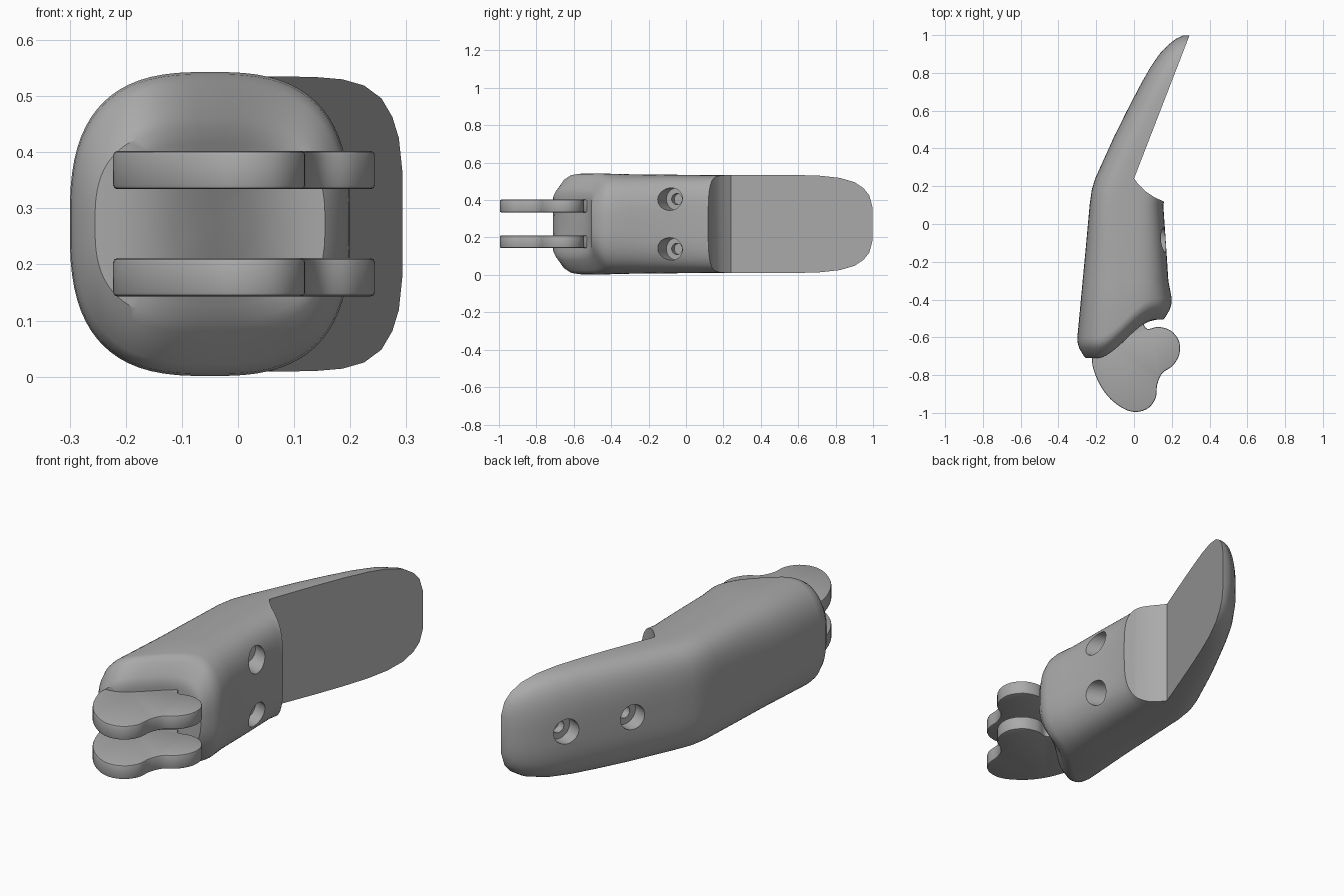
import bpy, bmesh, math
from mathutils import Vector

if "Cube" in bpy.data.objects:
    bpy.data.objects.remove(bpy.data.objects["Cube"], do_unlink=True)

CZ = 0.272      # mid height
SIDES = 72

grey = bpy.data.materials.new("plain grey")
grey.use_nodes = True
grey.diffuse_color = (0.4, 0.4, 0.4, 1)
grey.node_tree.nodes["Principled BSDF"].inputs["Base Color"].default_value = (0.4, 0.4, 0.4, 1)


def make(name, bm):
    bmesh.ops.recalc_face_normals(bm, faces=bm.faces)
    mesh = bpy.data.meshes.new(name)
    bm.to_mesh(mesh)
    bm.free()
    mesh.materials.append(grey)
    ob = bpy.data.objects.new(name, mesh)
    bpy.context.collection.objects.link(ob)
    return ob


def activate(ob):
    bpy.ops.object.select_all(action='DESELECT')
    ob.select_set(True)
    bpy.context.view_layer.objects.active = ob


def apply_modifier(ob, kind, **settings):
    activate(ob)
    mod = ob.modifiers.new("step", kind)
    for key, value in settings.items():
        setattr(mod, key, value)
    bpy.ops.object.modifier_apply(modifier=mod.name)


def cut(ob, cutter):
    cutter.hide_render = True
    apply_modifier(ob, 'BOOLEAN', operation='DIFFERENCE', solver='EXACT', object=cutter)
    bpy.data.objects.remove(cutter, do_unlink=True)


def prism(name, outline, z0, z1):
    bm = bmesh.new()
    face = bm.faces.new([bm.verts.new((x, y, z0)) for x, y in outline])
    side = bmesh.ops.extrude_face_region(bm, geom=[face])["geom"]
    bmesh.ops.translate(bm, vec=(0, 0, z1 - z0),
                        verts=[v for v in side if isinstance(v, bmesh.types.BMVert)])
    return make(name, bm)


def smooth_loop(points, steps=5):
    """Closed Catmull-Rom curve through the points."""
    p = [Vector(q) for q in points]
    out = []
    for i in range(len(p)):
        a, b, c, d = (p[(i + k) % len(p)] for k in (-1, 0, 1, 2))
        for s in range(steps):
            t = s / steps
            out.append((b * 2 + (c - a) * t + (a * 2 - b * 5 + c * 4 - d) * t * t
                        + (b * 3 - a - c * 3 + d) * t ** 3) / 2)
    return out


def section(cx, hw, hz, n):
    """Superellipse cross-section as (x, z) pairs."""
    for i in range(SIDES):
        a = math.tau * (i + 0.5) / SIDES
        c, s = math.cos(a), math.sin(a)
        yield (cx + hw * math.copysign(abs(c) ** (2 / n), c),
               CZ + hz * math.copysign(abs(s) ** (2 / n), s))


def front_y(x):
    """S-shaped front end."""
    t = min(max((x + 0.2) / 0.32, 0), 1)
    return -0.71 + 0.205 * t * t * (3 - 2 * t)


# Shell: front cap, rounded rim, socket body, then the curved fin
rings = []
for k in (0.1, 0.35, 0.6, 0.85):
    rings.append([(x, front_y(x), z) for x, z in section(-0.045, 0.205 * k, 0.17 * k, 2.9)])
for dx, dz, off in ((0.045, 0.1, 0.0), (0.034, 0.078, 0.012), (0.01, 0.022, 0.052),
                    (0.002, 0.004, 0.08), (0, 0, 0.11)):
    rings.append([(x, front_y(x) + off, z)
                  for x, z in section(-0.05, 0.25 - dx, 0.271 - dz, 2.8)])

# y, outer x, centre x, half height, squareness
stations = [(-0.3, -0.272, -0.045, 0.266, 3.0), (-0.1, -0.253, -0.042, 0.264, 3.3),
            (0.1, -0.235, -0.04, 0.262, 3.6), (0.18, -0.224, -0.026, 0.261, 3.6),
            (0.24, -0.206, 0.0, 0.261, 3.5), (0.32, -0.17, 0.031, 0.262, 3.4),
            (0.47, -0.102, 0.089, 0.263, 3.2), (0.6, -0.037, 0.139, 0.262, 3.0),
            (0.72, 0.025, 0.186, 0.258, 2.9), (0.82, 0.08, 0.224, 0.247, 2.8),
            (0.9, 0.135, 0.255, 0.224, 2.7), (0.95, 0.183, 0.275, 0.191, 2.6),
            (0.98, 0.222, 0.286, 0.153, 2.5), (0.997, 0.258, 0.293, 0.09, 2.4)]
for y, outer, cx, hz, n in stations:
    rings.append([(x, y, z) for x, z in section(cx, cx - outer, hz, n)])

bm = bmesh.new()
loops = [[bm.verts.new(p) for p in ring] for ring in rings]
for a, b in zip(loops, loops[1:]):
    for i in range(SIDES):
        j = (i + 1) % SIDES
        bm.faces.new((a[i], a[j], b[j], b[i]))
bm.faces.new(loops[0])
bm.faces.new(loops[-1])
shell = make("shell", bm)

# Flat inner fin face and curved step
cut(shell, prism("fin_cutter", [(0.5, 0.09), (0.2, 0.1), (0.155, 0.12), (0.105, 0.143),
                                (0.06, 0.174), (0.027, 0.206), (0, 0.24), (0.31, 1.04),
                                (0.5, 1.04)], -0.2, 0.8))


def drill(entry, heading, radius, depth):
    """Blind round hole from outside the entry point inward."""
    bm = bmesh.new()
    length = depth + 0.12
    bmesh.ops.create_cone(bm, cap_ends=True, segments=32, radius1=radius,
                          radius2=radius, depth=length)
    aim = Vector(heading).normalized()
    bmesh.ops.rotate(bm, verts=bm.verts, matrix=Vector((0, 0, 1)).rotation_difference(aim).to_matrix())
    bmesh.ops.translate(bm, verts=bm.verts, vec=Vector(entry) + aim * (depth - length / 2))
    cut(shell, make("hole_cutter", bm))


# Stepped screw holes: two in the inner side, two in the back of the fin
inward = Vector((-0.93, 0.36, 0))
holes = [((0.16, -0.085, CZ + s * 0.133), inward, 0.1) for s in (-1, 1)]
holes += [((x, y, CZ), -inward, 0.07) for x, y in ((0.07, 0.81), (-0.08, 0.52))]
for entry, heading, depth in holes:
    drill(entry, heading, 0.06, depth)
    drill(entry, heading, 0.03, depth + 0.04)

# Pair of hinge lugs
lug = smooth_loop([(-0.22, -0.7), (-0.2, -0.81), (-0.14, -0.91), (-0.06, -0.975), (0.01, -0.995),
                   (0.075, -0.975), (0.115, -0.92), (0.123, -0.85), (0.15, -0.79), (0.205, -0.75),
                   (0.24, -0.69), (0.238, -0.62), (0.195, -0.565), (0.13, -0.545), (0.07, -0.555),
                   (0.04, -0.515), (-0.02, -0.47), (-0.15, -0.57)])
lugs = []
for name, z in (("lower_lug", 0.177), ("upper_lug", 0.368)):
    ob = prism(name, lug, z - 0.034, z + 0.034)
    apply_modifier(ob, 'BEVEL', width=0.007, segments=2, limit_method='ANGLE',
                   angle_limit=math.radians(60))
    lugs.append(ob)

for ob in [shell] + lugs:
    activate(ob)
    bpy.ops.object.shade_smooth_by_angle(angle=math.radians(35))
